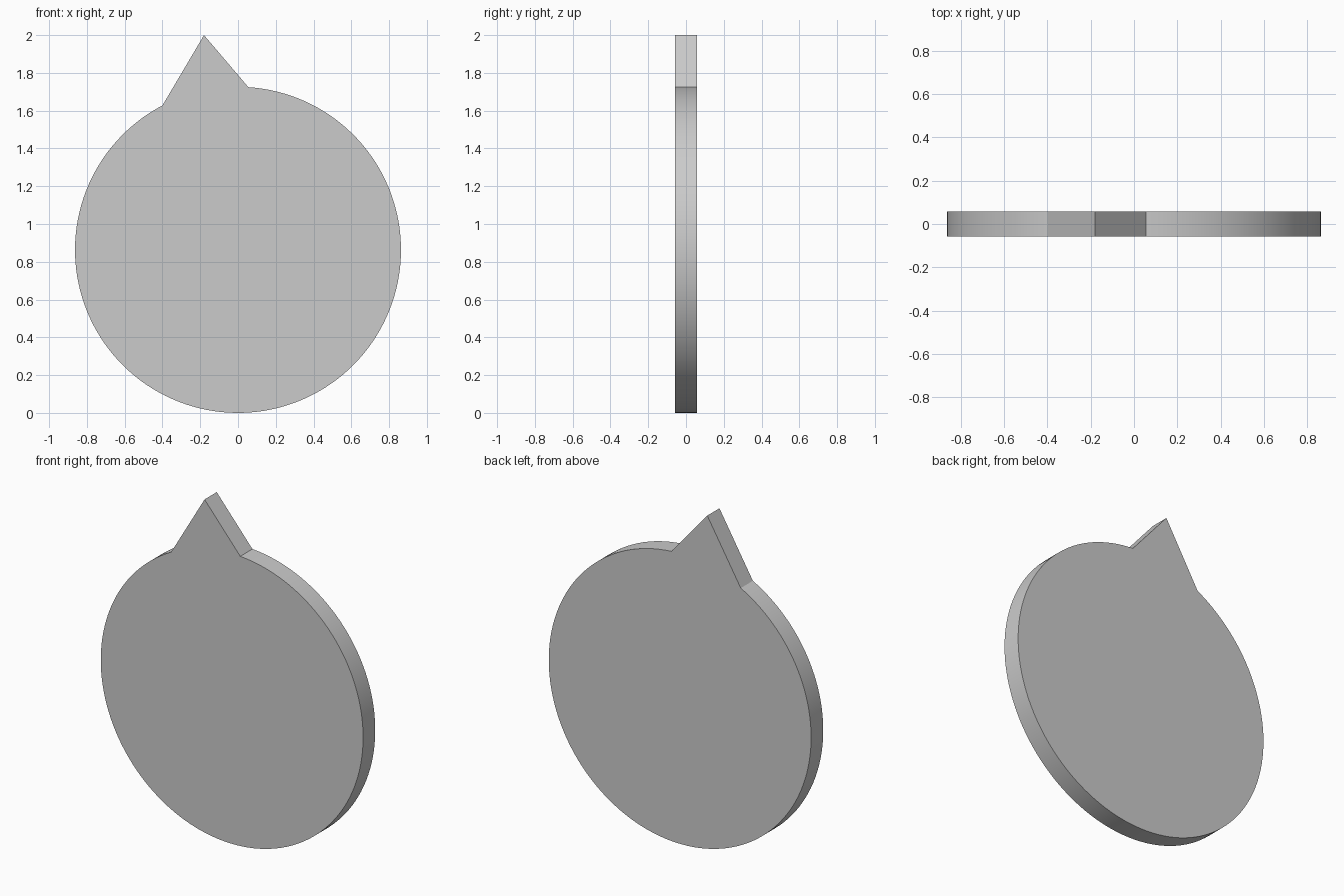
import bpy, bmesh, math

if "Cube" in bpy.data.objects:
    bpy.data.objects.remove(bpy.data.objects["Cube"])

R = 0.863          # disc radius, also its centre height
HALF = 0.057       # half thickness
TIP = (-0.18, 2.0)
SEGMENTS = 128

# Outline: pointed tip, then the long arc from its right root round to its left root
start = math.acos(0.055 / R)
end = math.acos(-0.40 / R) - 2 * math.pi
outline = [TIP]
for i in range(SEGMENTS + 1):
    a = start + (end - start) * i / SEGMENTS
    outline.append((R * math.cos(a), R + R * math.sin(a)))

# Flat plate extruded through its thickness
bm = bmesh.new()
face = bm.faces.new([bm.verts.new((x, -HALF, z)) for x, z in outline])
ext = bmesh.ops.extrude_face_region(bm, geom=[face], use_keep_orig=True)
moved = [g for g in ext["geom"] if isinstance(g, bmesh.types.BMVert)]
bmesh.ops.translate(bm, verts=moved, vec=(0, 2 * HALF, 0))
bmesh.ops.recalc_face_normals(bm, faces=bm.faces)

mesh = bpy.data.meshes.new("pointed_disc")
bm.to_mesh(mesh)
bm.free()
disc = bpy.data.objects.new("pointed_disc", mesh)
bpy.context.collection.objects.link(disc)

# Smooth rim, crisp edges
bpy.context.view_layer.objects.active = disc
disc.select_set(True)
bpy.ops.object.shade_smooth_by_angle(angle=math.radians(20))
